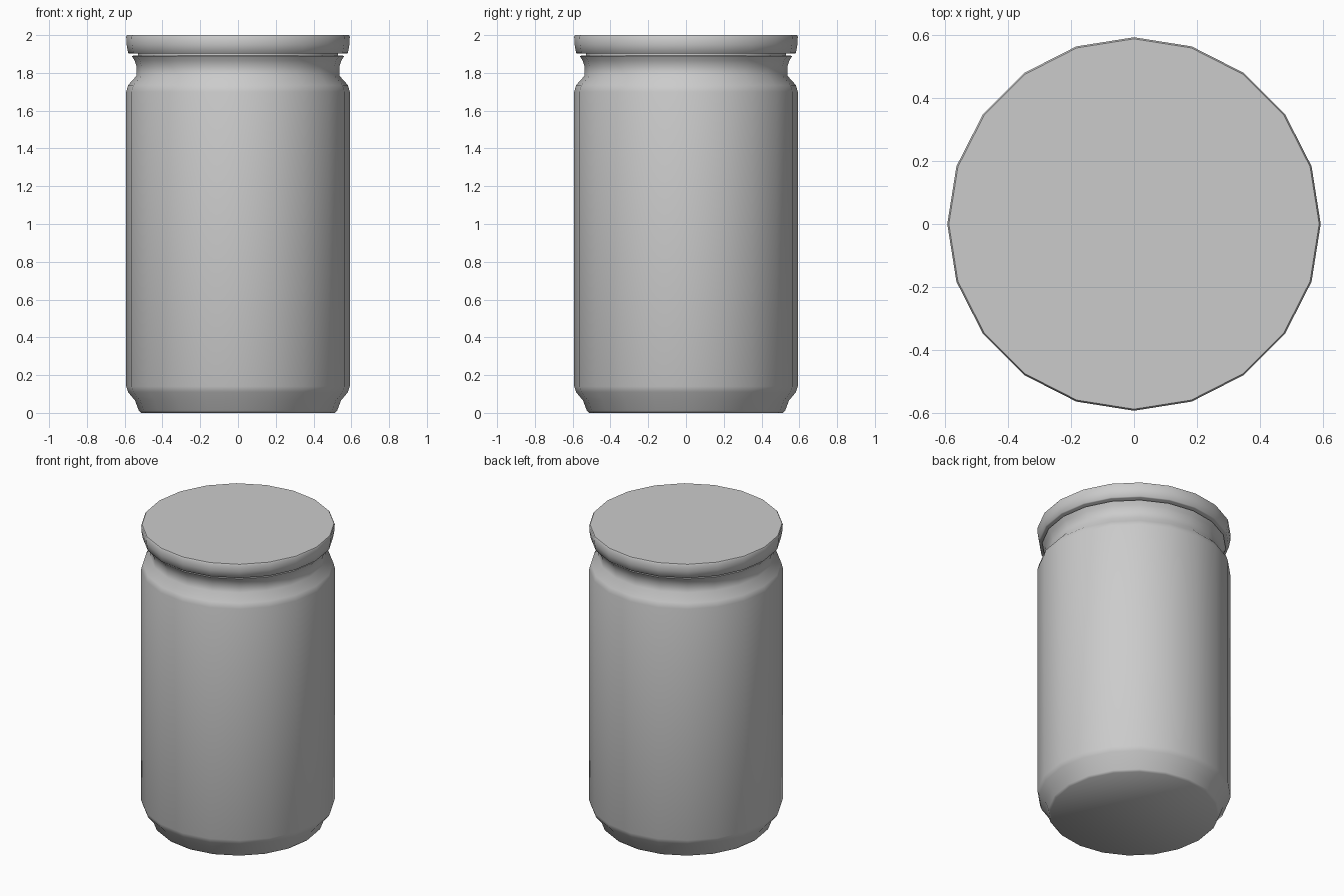
import bpy, bmesh, math

if "Cube" in bpy.data.objects:
    bpy.data.objects.remove(bpy.data.objects["Cube"])

SIDES = 20


def lathe(name, profile):
    """Revolve a (radius, z) profile around z and cap both ends."""
    bm = bmesh.new()
    rings = []
    for r, z in profile:
        rings.append([bm.verts.new((r * math.cos(2 * math.pi * i / SIDES),
                                    r * math.sin(2 * math.pi * i / SIDES), z))
                      for i in range(SIDES)])
    for low, high in zip(rings, rings[1:]):
        for i in range(SIDES):
            j = (i + 1) % SIDES
            bm.faces.new((low[i], low[j], high[j], high[i]))
    bm.faces.new(rings[0][::-1])
    bm.faces.new(rings[-1])
    bmesh.ops.recalc_face_normals(bm, faces=bm.faces)
    mesh = bpy.data.meshes.new(name)
    bm.to_mesh(mesh)
    bm.free()
    obj = bpy.data.objects.new(name, mesh)
    bpy.context.collection.objects.link(obj)
    bpy.ops.object.select_all(action='DESELECT')
    obj.select_set(True)
    bpy.context.view_layer.objects.active = obj
    bpy.ops.object.shade_smooth_by_angle(angle=math.radians(50))
    return obj


# Jar body: foot, straight wall, shoulder, pinched neck and flared rim
lathe("jar_body", [
    (0.513, 0.0), (0.525, 0.012), (0.545, 0.065), (0.582, 0.11),
    (0.592, 0.14), (0.592, 1.70), (0.582, 1.735), (0.537, 1.785),
    (0.537, 1.835), (0.547, 1.865), (0.563, 1.89), (0.53, 1.893),
    (0.53, 1.91),
])

# Lid: shallow disc, slightly tapered towards its lower edge
lathe("lid", [
    (0.575, 1.902), (0.582, 1.906), (0.590, 1.95),
    (0.592, 1.992), (0.587, 2.0),
])
